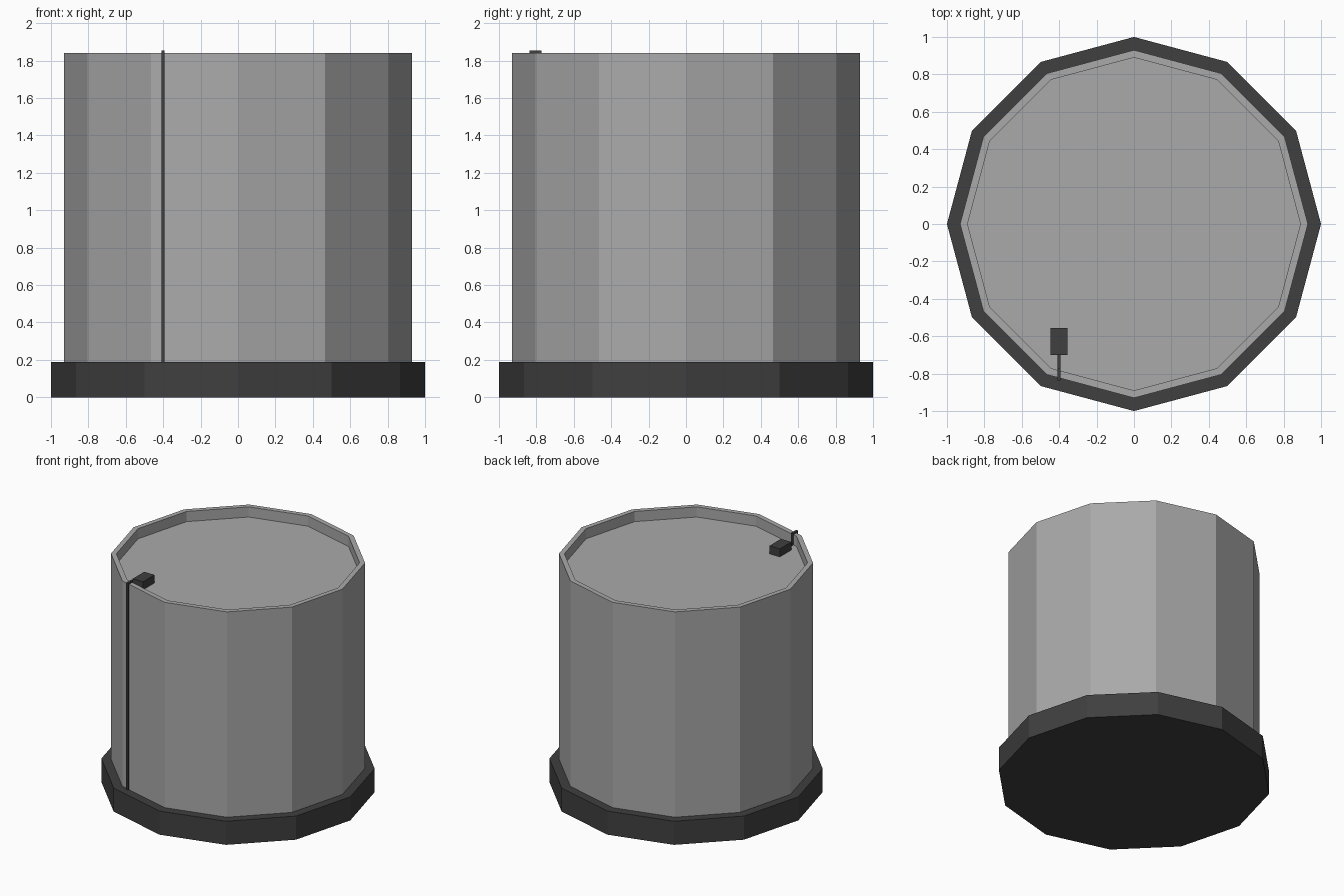
import bpy, bmesh, math

if "Cube" in bpy.data.objects:
    bpy.data.objects.remove(bpy.data.objects["Cube"])

SIDES = 12
FLOOR = 1.76   # recessed tank top


def material(name, v):
    m = bpy.data.materials.new(name)
    m.diffuse_color = (v, v, v, 1)
    m.use_nodes = True
    m.node_tree.nodes["Principled BSDF"].inputs["Base Color"].default_value = m.diffuse_color
    return m


grey = material("light grey", 0.40)
dark = material("charcoal", 0.05)


def finish(name, bm, mat):
    bmesh.ops.recalc_face_normals(bm, faces=bm.faces)
    me = bpy.data.meshes.new(name)
    bm.to_mesh(me)
    bm.free()
    me.materials.append(mat)
    ob = bpy.data.objects.new(name, me)
    bpy.context.collection.objects.link(ob)
    return ob


def turned(name, profile, mat):
    """Twelve-sided closed solid from (radius, z) rings, capped at both ends."""
    bm = bmesh.new()
    rings = []
    for r, z in profile:
        rings.append([bm.verts.new((r * math.cos(math.tau * i / SIDES),
                                    r * math.sin(math.tau * i / SIDES), z))
                      for i in range(SIDES)])
    for a, b in zip(rings, rings[1:]):
        for i in range(SIDES):
            j = (i + 1) % SIDES
            bm.faces.new((a[i], a[j], b[j], b[i]))
    bm.faces.new(rings[0][::-1])
    bm.faces.new(rings[-1])
    return finish(name, bm, mat)


def extruded(name, outline, x0, x1, mat):
    """Side outline in (y, z), extruded along x."""
    bm = bmesh.new()
    face = bm.faces.new([bm.verts.new((x0, y, z)) for y, z in outline])
    out = bmesh.ops.extrude_face_region(bm, geom=[face])
    for v in out["geom"]:
        if isinstance(v, bmesh.types.BMVert):
            v.co.x = x1
    return finish(name, bm, mat)


# Wide base plinth
turned("base", [(1.0, 0), (1.0, 0.19)], dark)

# Tank body with raised rim and sunken top
turned("tank_body", [(0.93, 0.19), (0.93, 1.842), (0.89, 1.842), (0.89, FLOOR)], grey)

# Small box standing on the sunken top
extruded("control_box", [(-0.70, FLOOR), (-0.555, FLOOR),
                         (-0.555, 1.825), (-0.70, 1.825)], -0.447, -0.355, dark)

# Cable running from the box, over the rim and down the outer wall
extruded("cable", [(-0.838, 0.19), (-0.838, 1.855), (-0.772, 1.855),
                   (-0.772, FLOOR + 0.016), (-0.70, FLOOR + 0.016), (-0.70, FLOOR),
                   (-0.788, FLOOR), (-0.788, 1.84), (-0.82, 1.84), (-0.82, 0.19)],
         -0.410, -0.392, dark)
